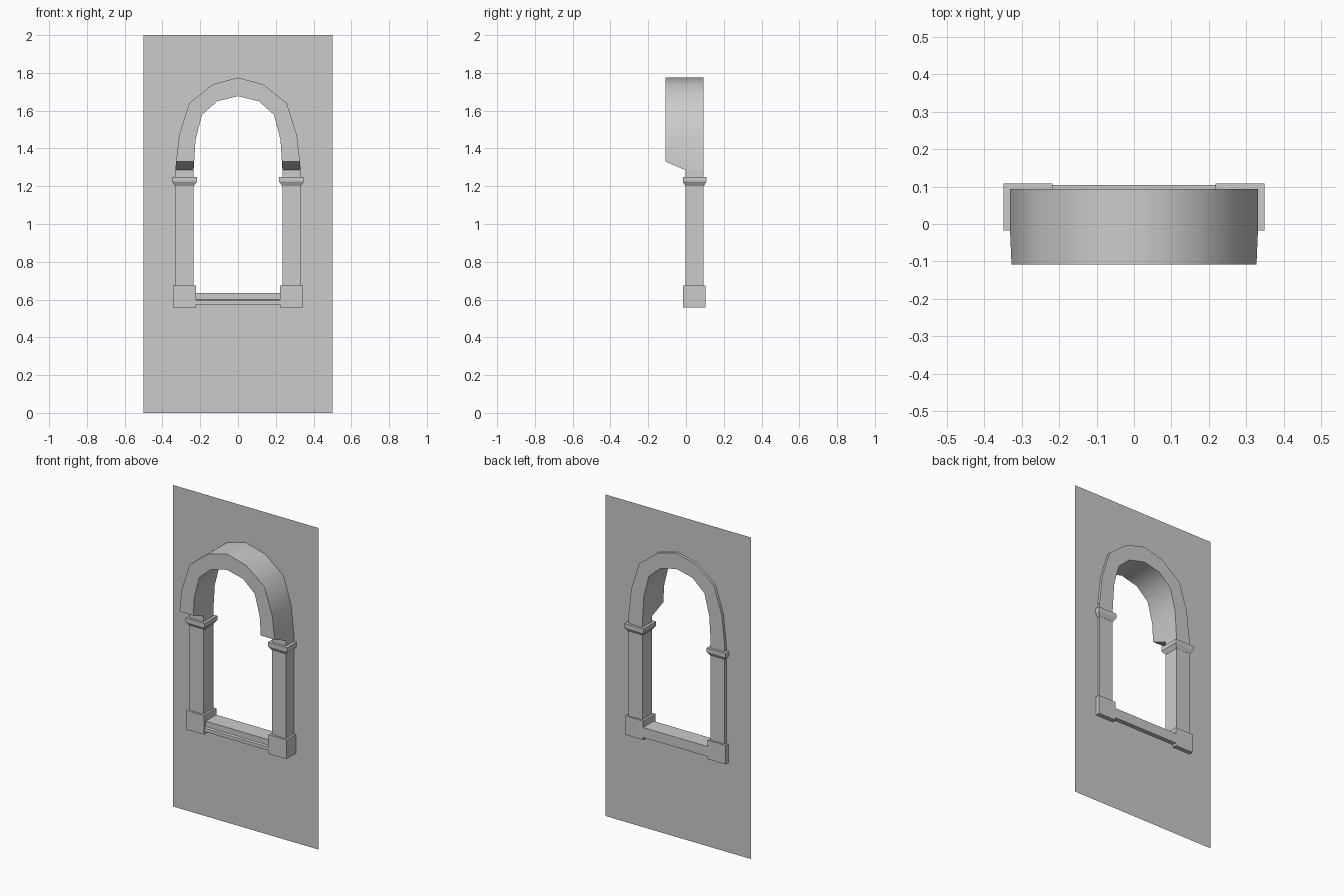
import bpy, bmesh, math

if "Cube" in bpy.data.objects:
    bpy.data.objects.remove(bpy.data.objects["Cube"])

FRONT, BACK = -0.003, 0.093   # depth of the columns
WALL_Y = 0.077


def make_object(name, bm, mirror=False):
    bmesh.ops.recalc_face_normals(bm, faces=bm.faces)
    me = bpy.data.meshes.new(name)
    bm.to_mesh(me)
    bm.free()
    ob = bpy.data.objects.new(name, me)
    bpy.context.collection.objects.link(ob)
    if mirror:
        ob.modifiers.new("mirror", 'MIRROR').use_axis[0] = True
    return ob


def loft(name, rings, mirror=False):
    """Skin a list of closed rings and cap both ends."""
    bm = bmesh.new()
    vs = [[bm.verts.new(p) for p in r] for r in rings]
    n = len(vs[0])
    for a, b in zip(vs, vs[1:]):
        for i in range(n):
            j = (i + 1) % n
            bm.faces.new((a[i], a[j], b[j], b[i]))
    bm.faces.new(vs[0])
    bm.faces.new(vs[-1])
    return make_object(name, bm, mirror)


def rect(x0, x1, y0, y1, z):
    return [(x0, y0, z), (x1, y0, z), (x1, y1, z), (x0, y1, z)]


def both_sides(half):
    """Mirror a right-hand outline that ends on the centre line."""
    return half + [(-x, z) for x, z in reversed(half[:-1])]


# Columns: plinth, shaft, flared capital
loft("column_base", [rect(0.222, 0.345, -0.016, 0.104, z) for z in (0.557, 0.675)], True)
loft("column_shaft", [rect(0.235, 0.331, FRONT, BACK, z) for z in (0.66, 1.287)], True)
loft("capital", [rect(0.235, 0.333, -0.003, 0.094, 1.20),
                 rect(0.218, 0.349, -0.017, 0.108, 1.224),
                 rect(0.218, 0.349, -0.017, 0.108, 1.25)], True)

# Stepped window sill, profile in y/z swept along x
sill = [(0.104, 0.573), (-0.01, 0.573), (-0.01, 0.595),
        (0.0, 0.6), (0.0, 0.635), (0.104, 0.635)]
loft("sill", [[(x, y, z) for y, z in sill] for x in (-0.225, 0.225)])

# Arch: faceted ring, its overhanging front cut on a slant
outer = [(0.312, 1.47), (0.258, 1.64), (0.132, 1.74), (0, 1.775)]
inner = [(0.225, 1.445), (0.191, 1.578), (0.11, 1.65), (0, 1.677)]


def arch_ring(y, xo, xi, z):
    loop = both_sides([(xo, z)] + outer) + both_sides([(xi, z)] + inner)[::-1]
    return [(x, y, zz) for x, zz in loop]


arch = loft("arch", [arch_ring(-0.108, 0.3275, 0.2322, 1.33),
                     arch_ring(FRONT, 0.332, 0.235, 1.285),
                     arch_ring(BACK, 0.332, 0.235, 1.285)])
bpy.context.view_layer.objects.active = arch
arch.select_set(True)
bpy.ops.object.shade_smooth_by_angle(angle=math.radians(40))

# Thin wall panel with the opening hidden inside the frame
mid = [((a[0] + b[0]) / 2, (a[1] + b[1]) / 2) for a, b in zip(outer, inner)]
hole = both_sides([(0.28, 0.6), (0.28, 1.28)] + mid)
panel = [(-0.5, 0), (0.5, 0), (0.5, 2), (-0.5, 2)]
bm = bmesh.new()
for loop in (panel, hole):
    vs = [bm.verts.new((x, WALL_Y, z)) for x, z in loop]
    for i, v in enumerate(vs):
        bm.edges.new((v, vs[(i + 1) % len(vs)]))
bmesh.ops.triangle_fill(bm, use_beauty=True, edges=bm.edges[:], normal=(0, -1, 0))
make_object("wall", bm)
